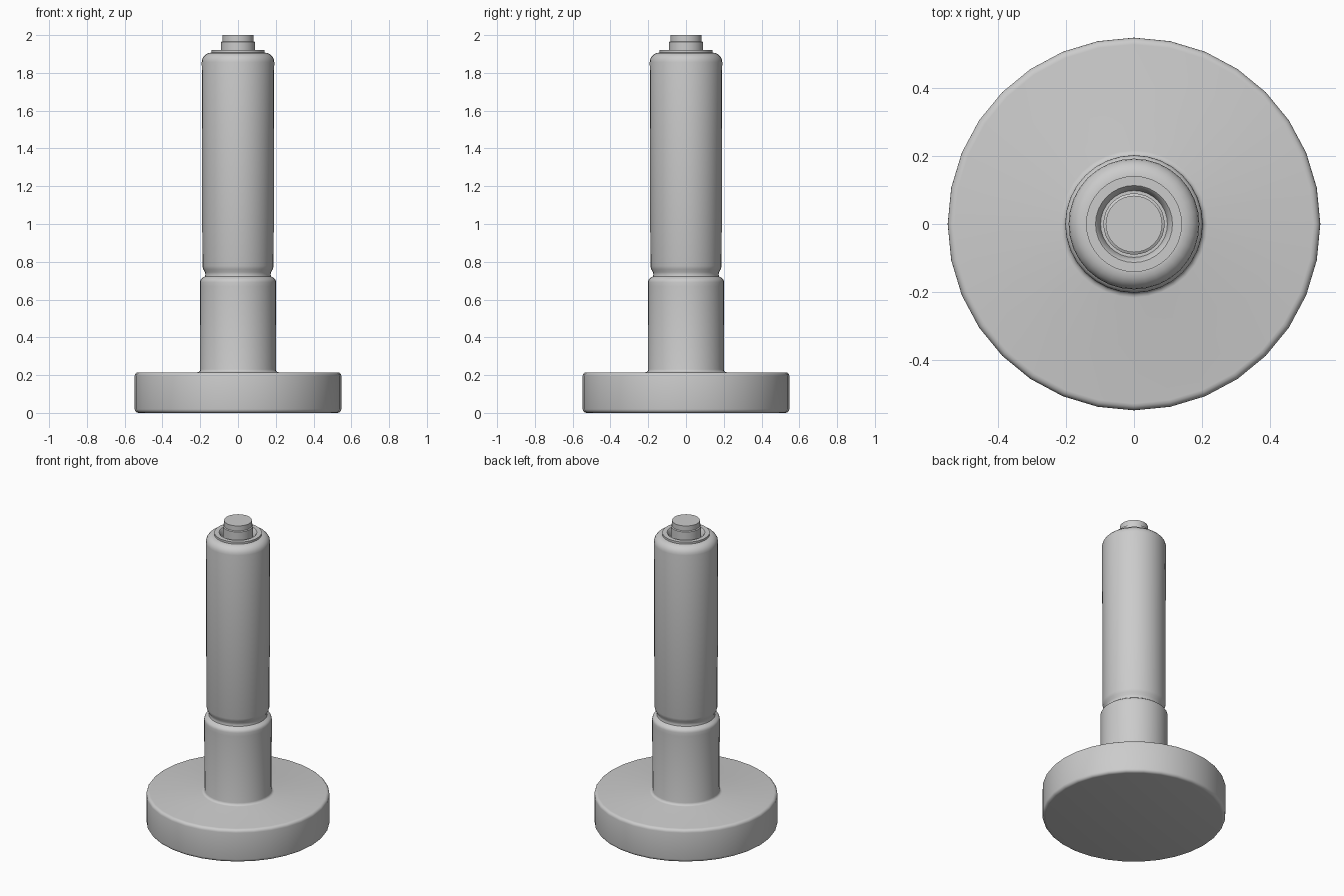
import bpy, bmesh, math

if "Cube" in bpy.data.objects:
    bpy.data.objects.remove(bpy.data.objects["Cube"])

SIDES = 32


def lathe(name, profile, angle=35):
    """Revolve an (r, z) profile around z; r = 0 makes a pole-free cap."""
    bm = bmesh.new()
    rings = []
    for r, z in profile:
        rings.append([bm.verts.new((r * math.cos(2 * math.pi * i / SIDES),
                                    r * math.sin(2 * math.pi * i / SIDES), z))
                      for i in range(SIDES)])
    for a, b in zip(rings, rings[1:]):
        for i in range(SIDES):
            j = (i + 1) % SIDES
            bm.faces.new((a[i], a[j], b[j], b[i]))
    # close both ends
    bm.faces.new(rings[0][::-1])
    bm.faces.new(rings[-1])
    bmesh.ops.recalc_face_normals(bm, faces=bm.faces)
    mesh = bpy.data.meshes.new(name)
    bm.to_mesh(mesh)
    bm.free()
    ob = bpy.data.objects.new(name, mesh)
    bpy.context.collection.objects.link(ob)
    bpy.ops.object.select_all(action='DESELECT')
    ob.select_set(True)
    bpy.context.view_layer.objects.active = ob
    bpy.ops.object.shade_smooth_by_angle(angle=math.radians(angle))
    return ob


def arc(cr, cz, radius, start, end, steps=4):
    """Points of a rounded corner in the (r, z) plane, angles in degrees."""
    return [(cr + radius * math.cos(math.radians(start + (end - start) * k / steps)),
             cz + radius * math.sin(math.radians(start + (end - start) * k / steps)))
            for k in range(steps + 1)]


# Foot disc, fillet, lower stem, neck groove and barrel with a recessed top
body = arc(0.527, 0.02, 0.02, -90, 0)
body += arc(0.527, 0.195, 0.02, 0, 90)
body += arc(0.216, 0.231, 0.016, 270, 180, 3)
body += [(0.202, 0.67)]
body += arc(0.177, 0.692, 0.025, 0, 60, 3)
body += [(0.175, 0.723), (0.173, 0.733), (0.175, 0.745), (0.184, 0.76), (0.189, 0.778)]
body += [(0.190, 1.45)]
body += arc(0.142, 1.857, 0.05, 0, 88, 5)
body += [(0.141, 1.907), (0.141, 1.92), (0.113, 1.92), (0.107, 1.914), (0.098, 1.88)]
lathe("stem_and_foot", body)

# Stepped tip sitting in the recess
lathe("tip", [(0.09, 1.87), (0.09, 1.963), (0.083, 1.967), (0.083, 2.0)])
